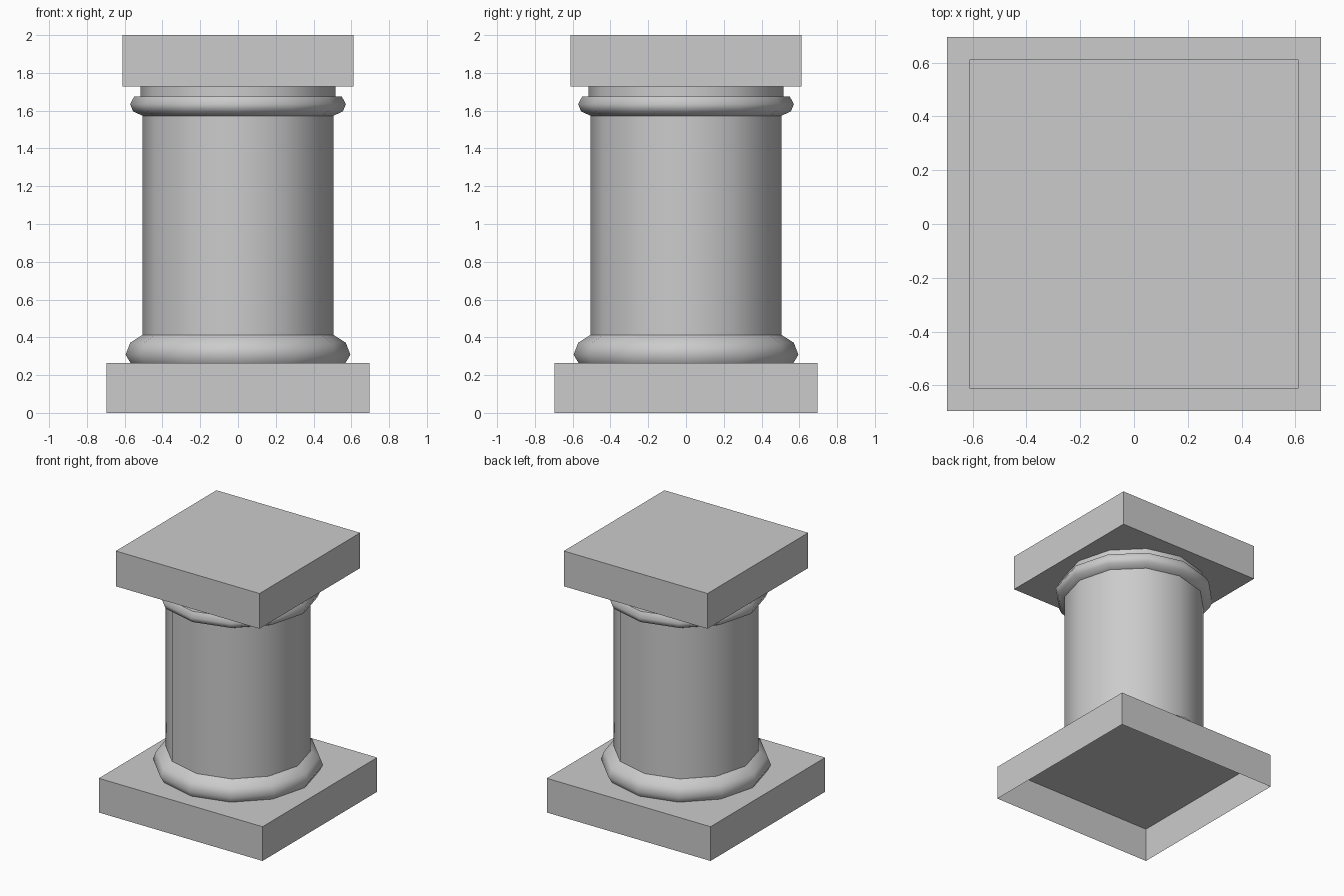
import bpy
import bmesh
import math

if "Cube" in bpy.data.objects:
    bpy.data.objects.remove(bpy.data.objects["Cube"])

SIDES = 12


def finish(name, bm, smooth_angle=None):
    bmesh.ops.recalc_face_normals(bm, faces=bm.faces)
    mesh = bpy.data.meshes.new(name)
    bm.to_mesh(mesh)
    bm.free()
    obj = bpy.data.objects.new(name, mesh)
    bpy.context.collection.objects.link(obj)
    if smooth_angle:
        bpy.ops.object.select_all(action='DESELECT')
        obj.select_set(True)
        bpy.context.view_layer.objects.active = obj
        bpy.ops.object.shade_smooth_by_angle(angle=math.radians(smooth_angle))
    return obj


def slab(name, half, z0, z1, open_bottom=False):
    bm = bmesh.new()
    bmesh.ops.create_cube(bm, size=1)
    for v in bm.verts:
        v.co = (v.co.x * 2 * half, v.co.y * 2 * half, z1 if v.co.z > 0 else z0)
    if open_bottom:
        bm.normal_update()
        under = [f for f in bm.faces if f.normal.z < -0.5]
        bmesh.ops.delete(bm, geom=under, context='FACES_ONLY')
    return finish(name, bm)


def lathe(name, profile):
    """Revolve (radius, z) points, listed bottom to top, around z."""
    bm = bmesh.new()
    rings = []
    for r, z in profile:
        rings.append([bm.verts.new((r * math.cos(math.tau * i / SIDES),
                                    r * math.sin(math.tau * i / SIDES), z))
                      for i in range(SIDES)])
    for low, high in zip(rings, rings[1:]):
        for i in range(SIDES):
            j = (i + 1) % SIDES
            bm.faces.new((low[i], low[j], high[j], high[i]))
    obj = finish(name, bm, 58)
    # open bands: make sure normals face outwards
    me = obj.data
    if sum(p.normal.x * p.center.x + p.normal.y * p.center.y for p in me.polygons) < 0:
        me.flip_normals()
    return obj


# Square base, hollow underneath, and square top block
slab("plinth", 0.696, 0.0, 0.263, open_bottom=True)
slab("top_block", 0.611, 1.729, 2.0)

# Rounded moulding at the foot of the shaft
lathe("base_moulding", [(0.568, 0.263), (0.595, 0.308), (0.571, 0.371), (0.506, 0.413)])

# Shaft
lathe("shaft", [(0.506, 0.413), (0.506, 1.573)])

# Rounded moulding at the head of the shaft, and the neck above it
lathe("head_moulding", [(0.506, 1.573), (0.556, 1.597), (0.571, 1.635),
                        (0.549, 1.676), (0.517, 1.676)])
lathe("neck", [(0.517, 1.676), (0.517, 1.729)])
